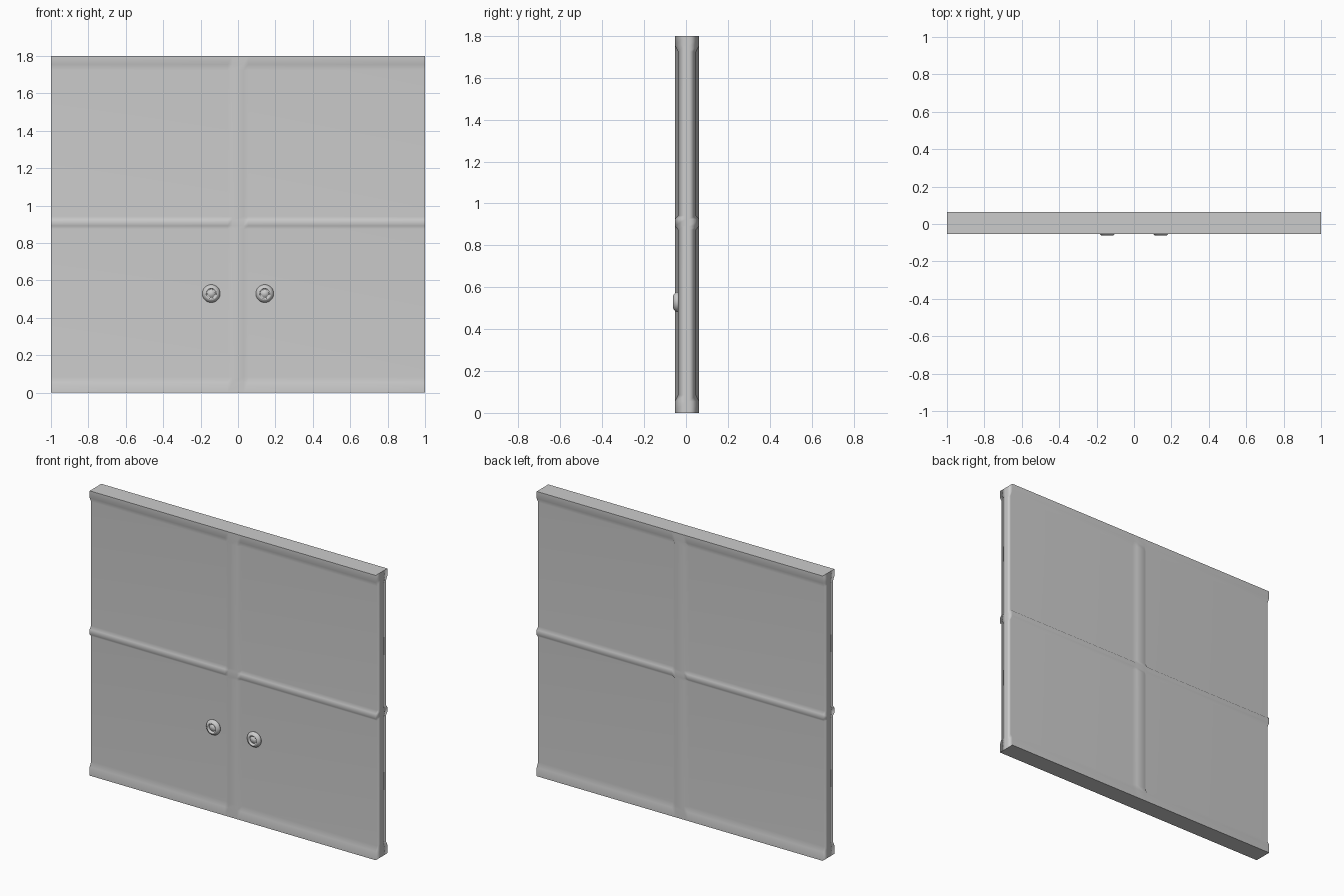
import bpy, bmesh, math

if "Cube" in bpy.data.objects:
    bpy.data.objects.remove(bpy.data.objects["Cube"])

CY = 0.005           # middle plane of the slab
HIGH, LOW = 0.058, 0.043   # half depth at the rails / at the recessed panels

# (position, raised?) breaks across width and height
XS = [(-1, 0), (-0.055, 0), (-0.03, 1), (0.03, 1), (0.055, 0), (1, 0)]
ZS = [(0, 1), (0.055, 1), (0.085, 0), (0.875, 0), (0.892, 1), (0.925, 1),
      (0.942, 0), (1.725, 0), (1.755, 1), (1.80, 1)]
NX, NZ = len(XS) - 1, len(ZS) - 1


def finish(bm, name):
    bmesh.ops.recalc_face_normals(bm, faces=bm.faces[:])
    for f in bm.faces:
        f.smooth = True
    me = bpy.data.meshes.new(name)
    bm.to_mesh(me)
    bm.free()
    ob = bpy.data.objects.new(name, me)
    bpy.context.collection.objects.link(ob)
    return ob


# Panelled slab: four depth layers, front and back share the same relief
bm = bmesh.new()
cache = {}


def vert(i, j, k):
    if (i, j, k) not in cache:
        (x, a), (z, b) = XS[i], ZS[j]
        depth = HIGH if (a or b) else LOW
        y = CY + (-depth, -0.008, 0.008, depth)[k]
        cache[i, j, k] = bm.verts.new((x, y, z))
    return cache[i, j, k]


def quad(*keys):
    return bm.faces.new([vert(*k) for k in keys])


for i in range(NX):
    for j in range(NZ):
        for k in (0, 3):       # front and back
            quad((i, j, k), (i + 1, j, k), (i + 1, j + 1, k), (i, j + 1, k))
for k in range(3):
    for j in range(NZ):        # end edges
        for i in (0, NX):
            quad((i, j, k), (i, j + 1, k), (i, j + 1, k + 1), (i, j, k + 1))
    for i in range(NX):        # top and bottom
        for j in (0, NZ):
            f = quad((i, j, k), (i + 1, j, k), (i + 1, j, k + 1), (i, j, k + 1))
            for e in f.edges:
                e.smooth = False
slab = finish(bm, "door_panel")
wn = slab.modifiers.new("weighted", 'WEIGHTED_NORMAL')
wn.keep_sharp = True

# Round recessed pulls on the front, turned from a profile (radius, y)
PROFILE = [(0.047, -0.036), (0.048, -0.044), (0.043, -0.052), (0.036, -0.058),
           (0.030, -0.062), (0.026, -0.058), (0.024, -0.050),
           (0.019, -0.051), (0.016, -0.056), (0.0, -0.057)]


def pull(name, cx, cz, steps=32):
    bm = bmesh.new()
    vs = [bm.verts.new((cx + r, y, cz)) for r, y in PROFILE]
    es = [bm.edges.new(p) for p in zip(vs, vs[1:])]
    bmesh.ops.spin(bm, geom=vs + es, cent=(cx, 0, cz), axis=(0, 1, 0),
                   angle=2 * math.pi, steps=steps)
    bmesh.ops.remove_doubles(bm, verts=bm.verts[:], dist=1e-5)
    rim = [e for e in bm.edges if e.is_boundary]
    bmesh.ops.holes_fill(bm, edges=rim, sides=0)
    return finish(bm, name)


for side, label in ((-1, "left_pull"), (1, "right_pull")):
    pull(label, side * 0.143, 0.53)
